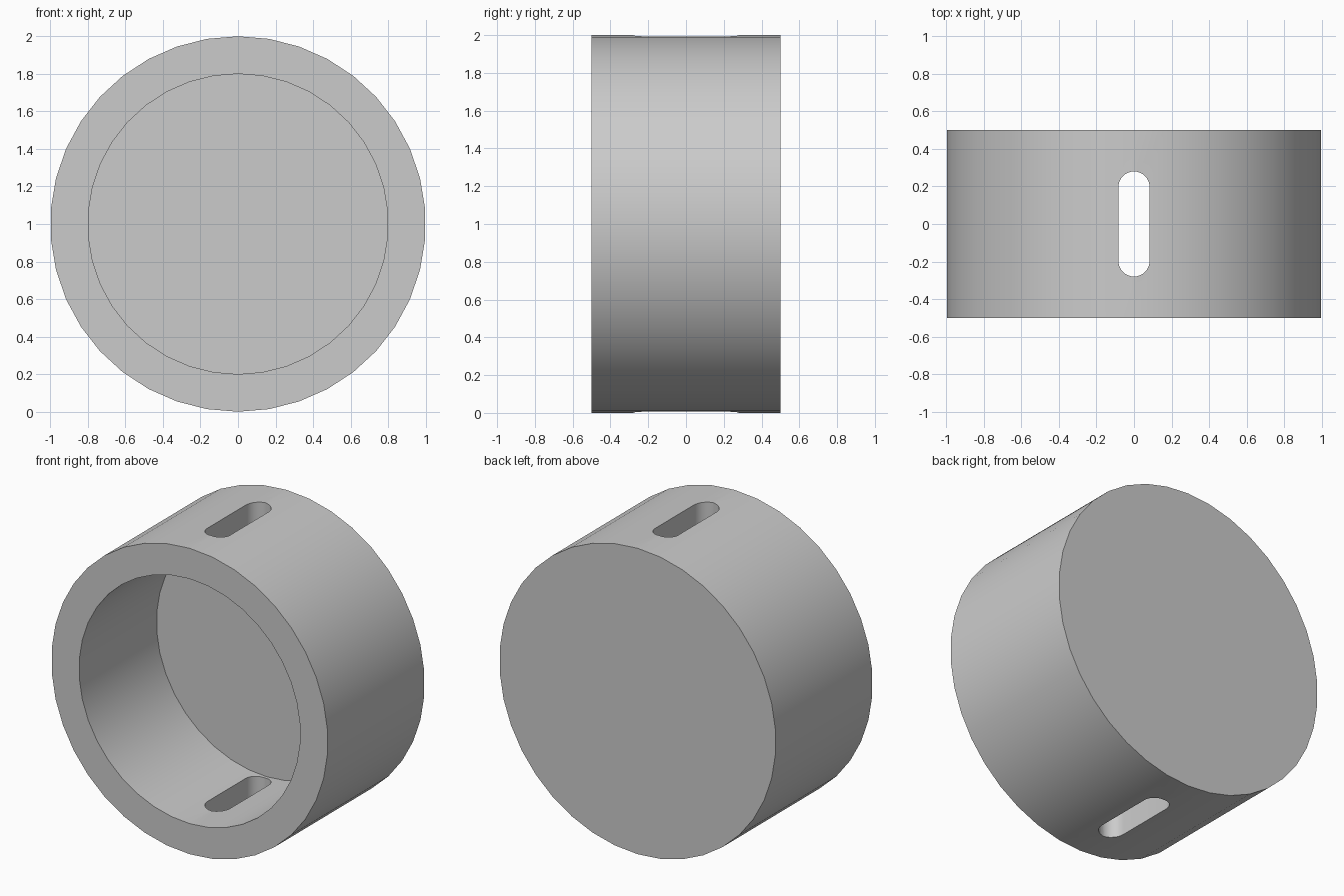
import bpy, bmesh, math
from mathutils import Matrix

SIDES = 38
cube = bpy.data.objects.get("Cube")
if cube:
    bpy.data.objects.remove(cube, do_unlink=True)

grey = bpy.data.materials.new("plain_grey")
grey.use_nodes = True
colour = (0.6, 0.6, 0.6, 1)
grey.diffuse_color = colour
grey.node_tree.nodes["Principled BSDF"].inputs["Base Color"].default_value = colour


def to_object(name, bm):
    bmesh.ops.recalc_face_normals(bm, faces=bm.faces)
    mesh = bpy.data.meshes.new(name)
    bm.to_mesh(mesh)
    bm.free()
    mesh.materials.append(grey)
    obj = bpy.data.objects.new(name, mesh)
    bpy.context.collection.objects.link(obj)
    return obj


def ring(bm, radius, y):
    """Circle of vertices around the y axis with one vertex at the very top."""
    angles = [math.tau * i / SIDES for i in range(SIDES)]
    return [bm.verts.new((radius * math.sin(a), y, 1 + radius * math.cos(a))) for a in angles]


# Drum: closed at the back, with a round recess opening to the front
bm = bmesh.new()
rings = [ring(bm, r, y) for r, y in ((1, 0.5), (1, -0.5), (0.8, -0.5), (0.8, 0.3))]
for a, b in zip(rings, rings[1:]):
    for i in range(SIDES):
        j = (i + 1) % SIDES
        bm.faces.new((a[i], a[j], b[j], b[i]))
bm.faces.new(rings[0])
bm.faces.new(rings[-1])
drum = to_object("drum", bm)

# Slot cutter: rounded-end prism that passes through the top and bottom walls
HALF_WIDTH, END = 0.083, 0.197
bm = bmesh.new()
outline = []
for side in (1, -1):
    for k in range(17):
        a = math.pi * k / 16
        outline.append(bm.verts.new((side * HALF_WIDTH * math.cos(a),
                                     side * (END + HALF_WIDTH * math.sin(a)), -0.5)))
base = bm.faces.new(outline)
top = bmesh.ops.extrude_face_region(bm, geom=[base])["geom"]
bmesh.ops.translate(bm, vec=(0, 0, 3), verts=[v for v in top if isinstance(v, bmesh.types.BMVert)])
cutter = to_object("slot_cutter", bm)
cutter.hide_render = True

# Cut the slots, then drop the cutter
cut = drum.modifiers.new("slots", 'BOOLEAN')
cut.operation = 'DIFFERENCE'
cut.solver = 'EXACT'
cut.object = cutter
bpy.ops.object.select_all(action='DESELECT')
bpy.context.view_layer.objects.active = drum
drum.select_set(True)
bpy.ops.object.modifier_apply(modifier=cut.name)
bpy.data.objects.remove(cutter, do_unlink=True)
bpy.ops.object.shade_smooth_by_angle(angle=math.radians(30))
